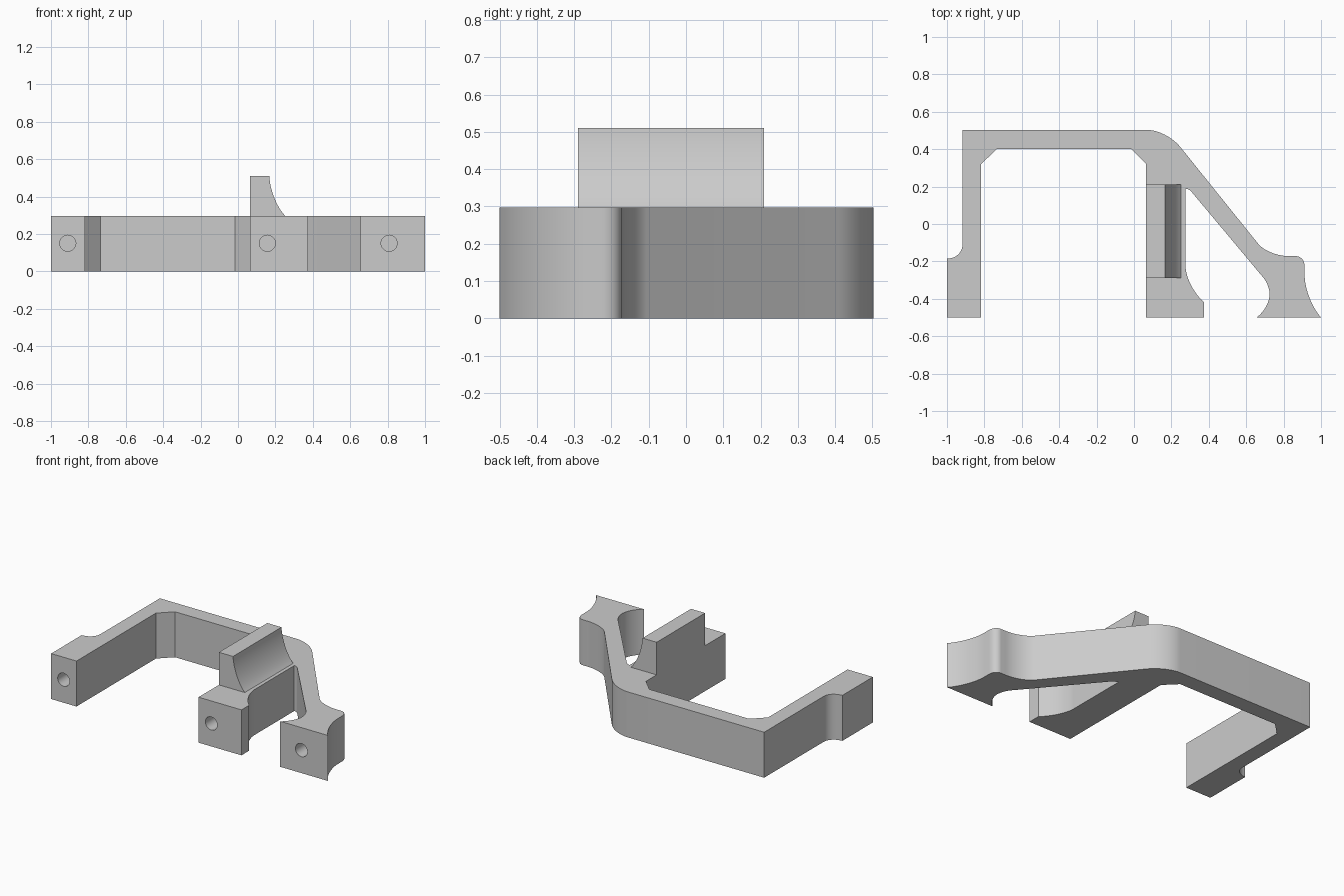
import bpy, bmesh, math
from mathutils import Vector, Matrix

default = bpy.data.objects.get("Cube")
if default:
    bpy.data.objects.remove(default, do_unlink=True)

HEIGHT = 0.297
FRONT = -0.5

gray = bpy.data.materials.new("light_gray")
gray.use_nodes = True
COLOUR = (0.6, 0.6, 0.6, 1)
gray.diffuse_color = COLOUR
gray.node_tree.nodes["Principled BSDF"].inputs["Base Color"].default_value = COLOUR


def arc(start, corner, end, steps=12, weight=0.75):
    """Rounded corner from start to end, tangent to the lines through corner."""
    a, c, b = Vector(start), Vector(corner), Vector(end)
    points = []
    for i in range(steps + 1):
        t = i / steps
        wa, wc, wb = (1 - t) ** 2, 2 * weight * t * (1 - t), t * t
        points.append(tuple((a * wa + c * wc + b * wb) / (wa + wc + wb)))
    return points


def new_object(name, bm):
    bmesh.ops.recalc_face_normals(bm, faces=bm.faces)
    mesh = bpy.data.meshes.new(name)
    bm.to_mesh(mesh)
    bm.free()
    mesh.materials.append(gray)
    obj = bpy.data.objects.new(name, mesh)
    bpy.context.collection.objects.link(obj)
    return obj


def extrude_profile(name, points, direction):
    bm = bmesh.new()
    face = bm.faces.new([bm.verts.new(p) for p in points])
    result = bmesh.ops.extrude_face_region(bm, geom=[face], use_keep_orig=True)
    moved = [v for v in result["geom"] if isinstance(v, bmesh.types.BMVert)]
    bmesh.ops.translate(bm, verts=moved, vec=direction)
    return new_object(name, bm)


def activate(obj):
    bpy.ops.object.select_all(action='DESELECT')
    obj.select_set(True)
    bpy.context.view_layer.objects.active = obj


# Bracket outline: left leg and back bar
outline = [(-1, FRONT)]
outline += arc((-1, -0.185), (-0.917, -0.185), (-0.917, -0.11))
outline += [(-0.917, 0.503)]
# Rounded back corner, sloping arm and outer foot
outline += arc((0.07, 0.503), (0.175, 0.503), (0.249, 0.41))
outline += arc((0.665, -0.107), (0.72, -0.172), (0.83, -0.172))
outline += arc((0.865, -0.172), (0.912, -0.172), (0.912, -0.225))
outline += arc((0.912, -0.27), (0.912, -0.40), (1, FRONT))
outline += arc((0.655, FRONT), (0.725, -0.45), (0.725, -0.375))
outline += arc((0.725, -0.375), (0.725, -0.325), (0.69, -0.285))[1:]
# Slot end, middle leg and its flared foot
outline += arc((0.305, 0.175), (0.292, 0.19), (0.275, 0.187), steps=5)
outline += arc((0.275, -0.22), (0.275, -0.33), (0.375, -0.42))
outline += [(0.375, FRONT), (0.065, FRONT)]
# Chamfered inner corners
outline += [(0.065, 0.32), (-0.015, 0.4), (-0.735, 0.4), (-0.817, 0.32), (-0.817, FRONT)]
bracket = extrude_profile("bracket", [(x, y, 0) for x, y in outline], (0, 0, HEIGHT))

# Blind screw holes in the three feet
bm = bmesh.new()
for x in (-0.91, 0.157, 0.808):
    place = Matrix.Translation((x, FRONT, 0.15)) @ Matrix.Rotation(math.pi / 2, 4, 'X')
    bmesh.ops.create_cone(bm, cap_ends=True, segments=32, radius1=0.043,
                          radius2=0.043, depth=0.4, matrix=place)
cutter = new_object("hole_cutter", bm)
cutter.hide_render = True
activate(bracket)
holes = bracket.modifiers.new("screw_holes", 'BOOLEAN')
holes.operation = 'DIFFERENCE'
holes.solver = 'EXACT'
holes.object = cutter
bpy.ops.object.modifier_apply(modifier=holes.name)
bpy.data.objects.remove(cutter, do_unlink=True)

# Raised stop with a hollow curved side
side = [(0.065, HEIGHT), (0.065, 0.51)]
side += arc((0.167, 0.51), (0.175, 0.375), (0.252, HEIGHT))
stop = extrude_profile("raised_stop", [(x, -0.29, z) for x, z in side], (0, 0.5, 0))

for obj in (bracket, stop):
    activate(obj)
    bpy.ops.object.shade_smooth_by_angle(angle=math.radians(25))
